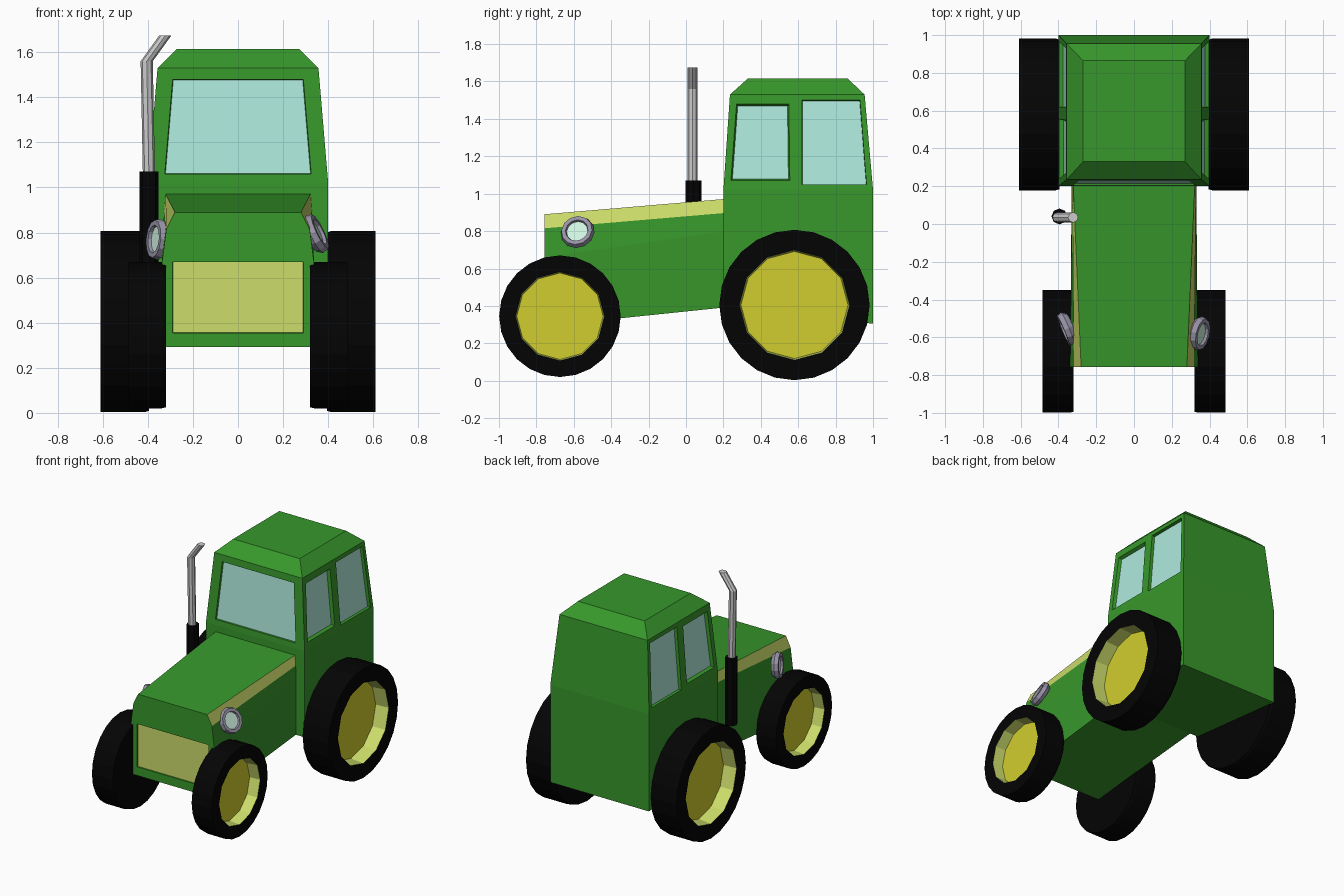
import bpy, bmesh
from math import cos, sin, pi
from mathutils import Vector

if "Cube" in bpy.data.objects:
    bpy.data.objects.remove(bpy.data.objects["Cube"])


def material(name, r, g, b):
    m = bpy.data.materials.new(name)
    m.diffuse_color = (*[(c / 255) ** 2.2 for c in (r, g, b)], 1)
    m.use_nodes = True
    m.node_tree.nodes["Principled BSDF"].inputs["Base Color"].default_value = m.diffuse_color
    return m


green = material("green_paint", 58, 150, 47)
lime = material("pale_yellow", 203, 220, 106)
yellow = material("rim_yellow", 208, 204, 50)
black = material("black_rubber", 12, 12, 12)
glass = material("window_glass", 174, 234, 220)
lens = material("lamp_lens", 205, 242, 222)
lamp = material("lamp_housing", 150, 145, 165)


def finish(name, bm, mats):
    bmesh.ops.recalc_face_normals(bm, faces=bm.faces)
    me = bpy.data.meshes.new(name)
    bm.to_mesh(me)
    bm.free()
    ob = bpy.data.objects.new(name, me)
    bpy.context.collection.objects.link(ob)
    for m in mats:
        me.materials.append(m)
    return ob


def loft(name, rings, mats=(), slot=lambda band, side: 0, caps=(0, 0)):
    """Skin a stack of equal-length rings and cap both ends."""
    bm = bmesh.new()
    vs = [[bm.verts.new(p) for p in ring] for ring in rings]
    n = len(vs[0])
    for b in range(len(vs) - 1):
        for i in range(n):
            j = (i + 1) % n
            f = bm.faces.new((vs[b][i], vs[b][j], vs[b + 1][j], vs[b + 1][i]))
            f.material_index = slot(b, i)
    for ring, c in ((vs[0], caps[0]), (vs[-1], caps[1])):
        bm.faces.new(ring).material_index = c
    return finish(name, bm, mats)


def recess(body, name, corners, mat, depth, shrink=0.96):
    """Cut a sunken panel into the body and lay a coloured pane on its floor."""
    pts = [Vector(c) for c in corners]
    mid = sum(pts, Vector()) / 4
    nrm = (pts[1] - pts[0]).cross(pts[2] - pts[0]).normalized()
    if nrm.dot(mid - Vector((0, 0.58 if body.name == "cab" else -0.2, mid.z))) < 0:
        nrm = -nrm

    def ring(scale, offset):
        return [mid + (p - mid) * scale + nrm * offset for p in pts]
    cutter = loft(name + "_cutter", [ring(shrink, -depth), ring(2 - shrink, depth)])
    cutter.hide_render = True
    cutter.hide_viewport = True
    cutter.display_type = 'WIRE'
    mod = body.modifiers.new(name, 'BOOLEAN')
    mod.object = cutter
    mod.operation = 'DIFFERENCE'
    bm = bmesh.new()
    f = bm.faces.new([bm.verts.new(p) for p in ring(shrink, 0.003 - depth)])
    f.normal_update()
    me_flip = f.normal.dot(nrm) < 0
    pane = finish(name, bm, [mat])
    if (pane.data.polygons[0].normal.dot(nrm) < 0):
        pane.data.flip_normals()


# Cab: tapered box with sloping floor and chamfered roof
def cab_ring(hx, y0, y1, z0, z1):
    return [(-hx, y0, z0), (hx, y0, z0), (hx, y1, z1), (-hx, y1, z1)]


cab = loft("cab", [cab_ring(0.40, 0.20, 1.00, 0.39, 0.305),
                   cab_ring(0.40, 0.20, 1.00, 1.02, 1.02),
                   cab_ring(0.357, 0.235, 0.955, 1.53, 1.53),
                   cab_ring(0.27, 0.33, 0.865, 1.615, 1.615)], [green])


def side_x(z):
    return 0.40 - (z - 1.02) * 0.043 / 0.51


def front_y(z):
    return 0.20 + (z - 1.02) * 0.035 / 0.51


# Windscreen and side windows
recess(cab, "windscreen", [(x, front_y(z), z) for x, z in
       ((-0.325, 1.06), (0.325, 1.06), (0.29, 1.48), (-0.29, 1.48))], glass, 0.015, 0.99)
windows = {"door_window": ((0.24, 1.07), (0.555, 1.07), (0.55, 1.48), (0.27, 1.48)),
           "rear_window": ((0.62, 1.05), (0.965, 1.05), (0.93, 1.50), (0.62, 1.50))}
for side, tag in ((1, "right"), (-1, "left")):
    for name, quad in windows.items():
        recess(cab, f"{name}_{tag}", [(side * side_x(z), y, z) for y, z in quad],
               glass, 0.025, 0.95 if name == "door_window" else 0.99)


# Engine hood with coloured stripe along each upper side
def hood_ring(y, half):
    return [(x, y, z) for x, z in half] + [(-x, y, z) for x, z in reversed(half)]


hood = loft("engine_hood",
            [hood_ring(-0.757, [(0.28, 0.89), (0.318, 0.815), (0.338, 0.66), (0.32, 0.292)]),
             hood_ring(0.21, [(0.322, 0.972), (0.328, 0.897), (0.33, 0.80), (0.33, 0.392)])],
            [green, lime], slot=lambda b, i: 1 if i in (0, 6) else 0)
recess(hood, "grille", [(x, -0.757, z) for x, z in
       ((-0.29, 0.355), (0.29, 0.355), (0.29, 0.67), (-0.29, 0.67))], lime, 0.012, 0.995)


# Wheels: round tyre around a sunken twelve-sided rim
def wheel_ring(x, y, z, r, n=24, rim=False):
    return [(x, y + cos(2 * pi * i / n) * r * k, z + sin(2 * pi * i / n) * r * k)
            for i in range(n) for k in [cos(pi / 12) if rim and i % 2 else 1]]


def wheel(name, side, y, z, r, rim, x0, x1, depth):
    rings = [wheel_ring(side * x0, y, z, r * 0.985),
             wheel_ring(side * (x0 + 0.02), y, z, r),
             wheel_ring(side * x1, y, z, r),
             wheel_ring(side * x1, y, z, rim, rim=True),
             wheel_ring(side * (x1 - depth), y, z, rim * 0.97, rim=True)]
    loft(name, rings, [black, lime, yellow],
         slot=lambda b, i: 1 if b == 3 else 0, caps=(0, 2))


for side, tag in ((1, "right"), (-1, "left")):
    wheel(f"front_wheel_{tag}", side, -0.674, 0.345, 0.325, 0.238, 0.32, 0.485, 0.08)
    wheel(f"rear_wheel_{tag}", side, 0.58, 0.405, 0.402, 0.295, 0.395, 0.61, 0.10)


# Exhaust: black silencer and bent pipe with a level cut end
def level_ring(x, y, z, r, n=8):
    return [(x + r * cos(2 * pi * i / n), y + r * sin(2 * pi * i / n), z) for i in range(n)]


loft("exhaust_silencer", [level_ring(-0.395, 0.04, z, 0.042) for z in (0.58, 1.07)], [black])
loft("exhaust_pipe", [level_ring(x, 0.035, z, 0.027) for x, z in
                      ((-0.395, 1.05), (-0.405, 1.56), (-0.322, 1.675))])


# Headlights: tilted twelve-sided housings with sunken lenses
def headlight(name, centre, normal):
    rot = Vector(normal).to_track_quat('Z', 'Y')
    rings = [[Vector(centre) + rot @ Vector(p) for p in level_ring(0, 0, z, r, 12)]
             for z, r in ((-0.03, 0.075), (-0.005, 0.092), (0.022, 0.084),
                          (0.022, 0.062), (0.008, 0.058))]
    loft(name, rings, [lamp, lens], caps=(0, 1))


headlight("headlight_right", (0.345, -0.58, 0.795), (0.87, -0.2, 0.42))
headlight("headlight_left", (-0.355, -0.555, 0.77), (-0.9, -0.38, 0.08))
